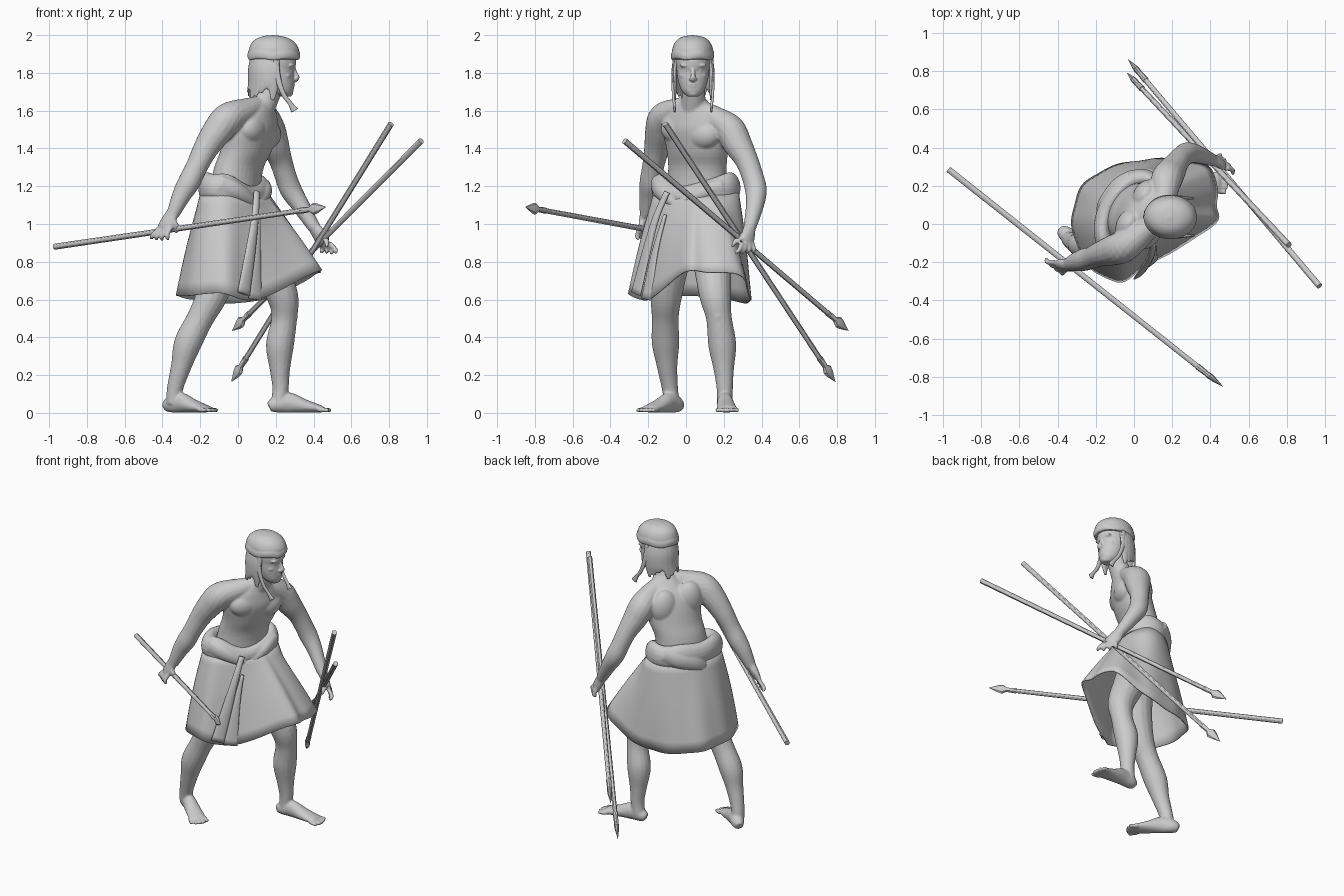
import bpy, bmesh
from math import sin, cos, pi, atan2, radians
from mathutils import Vector as V, Matrix

YAW = radians(-30)          # the torso is twisted towards the front
R = Matrix.Rotation(YAW, 3, 'Z')


def spline(pts, steps, closed=False):
    """Catmull-Rom through tuples of any length."""
    n, out = len(pts), []
    get = (lambda i: pts[i % n]) if closed else (lambda i: pts[max(0, min(n - 1, i))])
    for i in range(n if closed else n - 1):
        a, b, c, d = (get(i + k) for k in (-1, 0, 1, 2))
        for s in range(steps):
            t = s / steps
            out.append(tuple(.5 * (2 * q + (r - p) * t + (2 * p - 5 * q + 4 * r - u) * t * t
                                   + (3 * q - p - 3 * r + u) * t ** 3) for p, q, r, u in zip(a, b, c, d)))
    return out if closed else out + [tuple(pts[-1])]


def skin(bm, rings, closed=False, caps=True):
    """Bridge equal rings of points with quads."""
    vs = [[bm.verts.new(p) for p in r] for r in rings]
    n, m = len(vs), len(vs[0])
    for i in range(n if closed else n - 1):
        for j in range(m):
            bm.faces.new((vs[i][j], vs[i][(j + 1) % m], vs[(i + 1) % n][(j + 1) % m], vs[(i + 1) % n][j]))
    if caps and not closed:
        bm.faces.new(vs[0])
        bm.faces.new(vs[-1][::-1])


def tube(bm, pts, ref=(1, 0, 0), steps=5, sides=16):
    """Limb through (x, y, z, side radius[, other radius])."""
    pts = [p if len(p) == 5 else (*p, p[3]) for p in pts]
    path, ref, rings = spline(pts, steps), V(ref), []
    for i, p in enumerate(path):
        t = (V(path[min(i + 1, len(path) - 1)][:3]) - V(path[max(i - 1, 0)][:3])).normalized()
        s = t.cross(ref).normalized()
        u = s.cross(t)
        rings.append([V(p[:3]) + s * cos(a) * max(p[3], .001) + u * sin(a) * max(p[4], .001)
                      for a in (2 * pi * k / sides for k in range(sides))])
    skin(bm, rings)


def stack(bm, rows, yaw=0., steps=4, sides=32):
    """Horizontal ellipses (x, y, z, depth, width) stacked into a volume."""
    rot = Matrix.Rotation(yaw, 3, 'Z')
    skin(bm, [[V(p[:3]) + rot @ V((p[3] * cos(a), p[4] * sin(a), 0)) for a in
               (2 * pi * k / sides for k in range(sides))] for p in spline(rows, steps)])


def ball(bm, c, size, yaw=0.):
    m = Matrix.Translation(c) @ Matrix.Rotation(yaw, 4, 'Z') @ Matrix.Diagonal((*size, 1))
    bmesh.ops.create_uvsphere(bm, u_segments=24, v_segments=16, radius=1, matrix=m)


def finish(name, bm, voxel=0, smooth=3, thick=0, sharp=False):
    bmesh.ops.recalc_face_normals(bm, faces=bm.faces[:])
    me = bpy.data.meshes.new(name)
    bm.to_mesh(me)
    bm.free()
    ob = bpy.data.objects.new(name, me)
    bpy.context.collection.objects.link(ob)
    me.polygons.foreach_set('use_smooth', [True] * len(me.polygons))
    if voxel:
        m = ob.modifiers.new('Fuse', 'REMESH')
        m.mode, m.voxel_size, m.use_smooth_shade = 'VOXEL', voxel, True
        m = ob.modifiers.new('Soften', 'SMOOTH')
        m.factor, m.iterations = .5, smooth
    if thick:
        ob.modifiers.new('Cloth', 'SOLIDIFY').thickness = thick
    if sharp:
        bpy.ops.object.select_all(action='DESELECT')
        ob.select_set(True)
        bpy.context.view_layer.objects.active = ob
        bpy.ops.object.shade_smooth_by_angle(angle=radians(30))
    return ob


def hand(bm, wrist, knuckle, n, w):
    """Palm, four spread fingers curling along n, thumb on side w."""
    wr, kn, n, w = V(wrist), V(knuckle), V(n), V(w)
    mid, d = wr.lerp(kn, .5), (kn - wr).normalized()
    tube(bm, [(*wr, .034, .03), (*mid, .044, .026), (*kn, .046, .019)], ref=n)
    for i in range(4):
        b = kn + w * (.036 - .024 * i)
        spread = w * (.012 - .01 * i)
        m = b + spread + d * .045 - n * .004
        e = m + spread * .6 + d * (.025 - .006 * abs(i - 1)) + n * .022
        tube(bm, [(*b, .014), (*m, .013), (*e, .009)], ref=w, sides=10)
    b = mid + w * .025
    m = b + w * .03 + n * .025 + d * .035
    tube(bm, [(*b, .018), (*m, .015), (*(m + n * .025 + d * .04), .009)], ref=w, sides=10)


def foot(bm, heel, toe):
    h, d = V((*heel, 0)), V((*toe, 0)) - V((*heel, 0))
    side = V((-d.y, d.x, 0)).normalized()
    prof = [(0, .03, .026, .026), (.1, .043, .04, .043), (.3, .055, .042, .055),
            (.58, .036, .05, .036), (.86, .02, .056, .018)]
    tube(bm, [(*(h + d * t + V((0, 0, z))), rw, rh) for t, z, rw, rh in prof], ref=(0, 0, 1))
    for i in range(5):
        b = h + d * .8 + side * (.022 * (i - 2)) + V((0, 0, .018))
        e = h + d * (1.01 - .012 * (i - 2) ** 2) + side * (.026 * (i - 2)) + V((0, 0, .013))
        tube(bm, [(*b, .014), (*e, .012)], ref=(0, 0, 1), sides=10)


# body: torso, arms and legs fused into one skin
bm = bmesh.new()
stack(bm, [(0, .05, .92, .12, .17), (-.02, .055, 1.1, .125, .175), (.0, .06, 1.28, .118, .165),
           (.04, .06, 1.38, .122, .172), (.07, .05, 1.49, .122, .185), (.085, .045, 1.56, .105, .17),
           (.11, .04, 1.62, .075, .11), (.13, .04, 1.66, .055, .07)], YAW)
tube(bm, [(.1, .04, 1.58, .08), (.15, .04, 1.66, .064), (.19, .04, 1.75, .058)])
for s, dz in ((-1, .015), (1, -.015)):      # chest and shoulder blades
    ball(bm, V((.07, .05, 1.49 + dz)) + R @ V((.052, s * .075, 0)), (.066, .1, .08), YAW)
    ball(bm, V((.06, .05, 1.5 + dz)) + R @ V((-.05, s * .085, 0)), (.064, .09, .115), YAW)
tube(bm, [(.11, .01, 1.635, .045), (.04, -.05, 1.6, .066), (-.05, -.115, 1.56, .084), (-.11, -.137, 1.49, .08),
          (-.17, -.155, 1.4, .067), (-.22, -.175, 1.3, .058), (-.26, -.187, 1.22, .059),
          (-.3, -.197, 1.15, .05), (-.345, -.212, 1.05, .034)])
tube(bm, [(.14, .08, 1.61, .045), (.16, .155, 1.56, .064), (.17, .23, 1.5, .082), (.195, .275, 1.42, .076),
          (.225, .32, 1.34, .062), (.25, .35, 1.26, .058), (.28, .37, 1.18, .058),
          (.33, .365, 1.1, .048), (.405, .337, .98, .034)])
hand(bm, (-.345, -.212, 1.06), (-.39, -.222, .975), (.6, .78, 0), (.78, -.6, 0))
hand(bm, (.405, .337, .98), (.458, .322, .9), (-.76, -.65, 0), (.65, -.76, 0))
tube(bm, [(-.05, -.05, .98, .12), (-.09, -.085, .78, .1), (-.14, -.105, .62, .084), (-.2, -.11, .5, .071),
          (-.265, -.108, .37, .073), (-.3, -.1, .25, .055), (-.333, -.085, .13, .043), (-.34, -.075, .05, .042)])
tube(bm, [(.06, .12, .98, .12), (.16, .14, .78, .1), (.235, .155, .62, .084), (.245, .175, .5, .068),
          (.222, .192, .36, .074), (.222, .2, .23, .054), (.225, .205, .13, .043), (.215, .205, .05, .042)])
ball(bm, (-.172, -.113, .52), (.047, .045, .065))      # kneecaps
ball(bm, (.272, .17, .52), (.045, .045, .065))
foot(bm, (-.385, -.03), (-.13, -.225))
foot(bm, (.165, .2), (.49, .22))
finish('body', bm, voxel=.0075)

# head with simple facial features
bm = bmesh.new()
ball(bm, (.19, .037, 1.86), (.118, .093, .12))
stack(bm, [(.25, .037, 1.675, .03, .03), (.232, .037, 1.705, .062, .06), (.215, .037, 1.76, .083, .079),
           (.2, .037, 1.82, .096, .087), (.19, .037, 1.88, .114, .09)])
tube(bm, [(.292, .037, 1.838, .009), (.303, .037, 1.8, .011), (.312, .037, 1.775, .014), (.298, .037, 1.758, .012)],
     ref=(0, 1, 0))
ball(bm, (.27, .037, 1.692), (.021, .027, .018))
ball(bm, (.289, .037, 1.74), (.013, .027, .006))
ball(bm, (.288, .037, 1.727), (.012, .022, .007))
for s in (-1, 1):
    ball(bm, (.304, .037 + s * .012, 1.768), (.012, .01, .009))
    ball(bm, (.279, .037 + s * .036, 1.84), (.02, .034, .011))
    ball(bm, (.276, .037 + s * .033, 1.812), (.014, .017, .007))
    ball(bm, (.25, .037 + s * .045, 1.785), (.03, .028, .022))
finish('head', bm, voxel=.005, smooth=3)

# cap, flat rim band and seam
bm = bmesh.new()
stack(bm, [(.19, .035, 1.872, .128, .104), (.19, .035, 1.9, .134, .109), (.19, .035, 1.93, .131, .107),
           (.187, .035, 1.965, .11, .091), (.185, .035, 1.99, .067, .058), (.185, .035, 2, .004, .004)])
tube(bm, [(.19 + .132 * cos(a), .035 + .107 * sin(a), 1.893 + .005 * sin(5 * a), .008, .022)
          for a in (2 * pi * k / 16 for k in range(17))], ref=(0, 0, 1), steps=3)
tube(bm, [(.15 - .02 * cos(a) ** 2, .035 + .092 * cos(a), 1.91 + .083 * sin(a), .006)
          for a in (pi * k / 8 for k in range(9))], steps=3)
finish('cap', bm, voxel=.005, smooth=3)

# hair: flat overlapping locks around the back of the head
bm = bmesh.new()
for i in range(13):
    a = radians(84 + 16 * i)
    c, s, low = cos(a), sin(a), 1.655 + .02 * (i * 5 % 4)
    w = .1 if i in (0, 12) else .113
    tube(bm, [(.18 + .1 * c, .037 + .085 * s, 1.9, .03, .012), (.18 + w * c, .037 + .1 * s, 1.82, .033, .014),
              (.178 + w * c, .037 + .1 * s, 1.74, .031, .013), (.172 + 1.07 * w * c, .037 + .095 * s, low, .012, .005)],
         ref=(c, s, 0), sides=10)
finish('hair', bm, voxel=.005, smooth=3)

# two ribbons hanging in front of the shoulders
bm = bmesh.new()
for s in (-1, 1):
    tube(bm, [(x, .037 + s * y, z, w, .007) for x, y, z, w in
              ((.2, .1, 1.89, .016), (.21, .107, 1.78, .016), (.24, .105, 1.69, .013), (.275, .1, 1.64, .012),
               (.3, .097, 1.6, .02))], ref=(0, 1, 0), sides=10)
finish('ribbons', bm)

# wrapped skirt: oval waist to an uneven hem
hem = spline([(.435, .12, .745), (.405, .29, .73), (.2, .34, .62), (-.03, .325, .58), (-.24, .235, .6),
              (-.325, .05, .62), (-.27, -.18, .62), (-.09, -.305, .635), (.1, -.2, .6), (.41, -.015, .745)], 8, True)
mid, rings = V((-.02, .055, 1.17)), []
for k in range(9):
    t, ring = k / 8, []
    for i, h in enumerate(hem):
        a = atan2(h[1] - mid.y, h[0] - mid.x)
        r = ((cos(a - YAW) / .15) ** 2 + (sin(a - YAW) / .245) ** 2) ** -.5
        out = V((cos(a), sin(a), 0))
        ring.append((mid + out * r).lerp(V(h), t) + out * (.009 * sin(pi * t) + .005 * t * sin(i * pi / 4)))
    rings.append(ring)
bm = bmesh.new()
skin(bm, rings, caps=False)
finish('skirt', bm, thick=.008)

# overlapping front flap with a second fold
bm = bmesh.new()
tube(bm, [(.1, -.1, 1.17, .018, .014), (.09, -.16, 1.03, .022, .015), (.065, -.21, .85, .032, .015),
          (.03, -.265, .63, .042, .01)], ref=(.6, -.8, 0))
tube(bm, [(.11, -.11, 1.05, .01, .01), (.1, -.165, .85, .025, .01), (.09, -.21, .6, .045, .007)], ref=(.6, -.8, 0))
finish('skirt_flap', bm)


# rolled sash dipping at the front, with crossing folds
def waist(deg, z, depth, height):
    a = radians(deg)
    p = V((-.02, .055, z)) + R @ V((.148 * cos(a), .235 * sin(a), 0))
    return (*p, depth, height)


bm, rings = bmesh.new(), []
for k in range(64):
    a = 2 * pi * k / 64
    dip = max(0, cos(a)) ** 3
    h = .08 - .022 * dip + .005 * sin(5 * a)
    rings.append([V((-.02, .055, 1.19 - .045 * dip)) + R @ V(((.118 + .048 * cos(b)) * cos(a),
                  (.205 + (.05 + .006 * sin(3 * a)) * cos(b)) * sin(a), h * sin(b)))
                  for b in (2 * pi * j / 16 for j in range(16))])
skin(bm, rings, closed=True)
for fold in ([(-75, 1.21, .028, .05), (-45, 1.18, .03, .045), (-20, 1.13, .028, .035), (0, 1.08, .012, .015)],
             [(60, 1.2, .025, .04), (30, 1.17, .03, .04), (5, 1.12, .025, .03), (-20, 1.07, .015, .02)],
             [(130, 1.22, .026, .045), (155, 1.18, .032, .05), (185, 1.14, .03, .05), (205, 1.08, .015, .03)]):
    tube(bm, [waist(*f) for f in fold], ref=(0, 0, 1))
finish('sash', bm, voxel=.007, smooth=4)

# three spears: shaft, socket and upright leaf-shaped blade
for name, a, b in (('spear_right', (-.97, .285, .88), (.465, -.85, 1.09)),
                   ('spear_left_upper', (.97, -.325, 1.44), (-.03, .86, .435)),
                   ('spear_left_lower', (.81, -.11, 1.53), (-.035, .79, .165))):
    a, b, bm = V(a), V(b), bmesh.new()
    d = (b - a).normalized()
    tube(bm, [(*a, .016), (*(b - d * .1), .0135)], ref=(0, 0, 1), steps=1, sides=12)
    tube(bm, [(*(b - d * s), h, w) for s, w, h in ((.17, .017, .017), (.11, .014, .014), (.085, .032, .016),
                                                   (.06, .027, .013), (0, .001, .001))],
         ref=(0, 0, 1), steps=1, sides=8)
    finish(name, bm, sharp=True)
